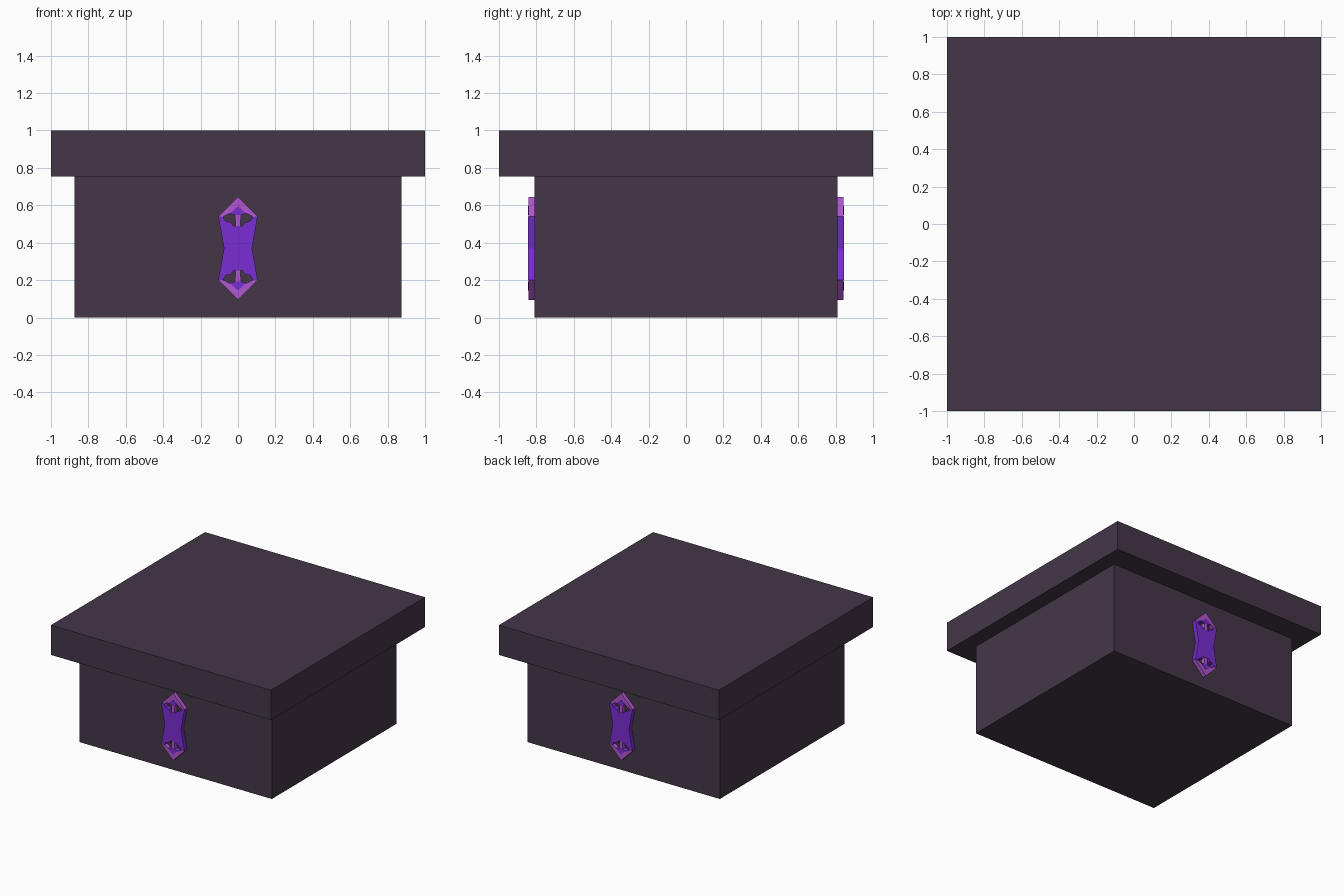
import bpy
import bmesh

cube = bpy.data.objects.get("Cube")
if cube:
    bpy.data.objects.remove(cube, do_unlink=True)


def make_material(name, rgb):
    mat = bpy.data.materials.new(name)
    mat.use_nodes = True
    color = (*rgb, 1.0)
    mat.diffuse_color = color
    mat.node_tree.nodes["Principled BSDF"].inputs["Base Color"].default_value = color
    return mat


dark = make_material("dark plum", (0.058, 0.037, 0.064))
violet = make_material("violet", (0.195, 0.027, 0.645))
orchid = make_material("orchid", (0.445, 0.093, 0.63))


def finish(name, bm, mat):
    bmesh.ops.recalc_face_normals(bm, faces=bm.faces)
    mesh = bpy.data.meshes.new(name)
    bm.to_mesh(mesh)
    bm.free()
    mesh.materials.append(mat)
    obj = bpy.data.objects.new(name, mesh)
    bpy.context.collection.objects.link(obj)


def box(name, half_x, half_y, bottom, top, mat):
    bm = bmesh.new()
    bmesh.ops.create_cube(bm, size=2)
    for v in bm.verts:
        v.co.x *= half_x
        v.co.y *= half_y
        v.co.z = top if v.co.z > 0 else bottom
    finish(name, bm, mat)


def plate(name, outline, side, inner, outer, mat):
    """Extrude an x-z outline outwards from the front (-1) or back (1) wall."""
    bm = bmesh.new()
    verts = [bm.verts.new((x, side * inner, z)) for x, z in outline]
    face = bm.faces.new(verts)
    grown = bmesh.ops.extrude_face_region(bm, geom=[face])["geom"]
    moved = [g for g in grown if isinstance(g, bmesh.types.BMVert)]
    bmesh.ops.translate(bm, verts=moved, vec=(0, side * (outer - inner), 0))
    finish(name, bm, mat)


def mirror_x(half):
    """Close a right-hand half outline with its left-hand reflection."""
    return half + [(-x, z) for x, z in reversed(half) if x > 0]


# Chest body and overhanging lid
WALL = 0.81
box("chest_body", 0.875, WALL, 0, 0.755, dark)
box("lid", 1, 1, 0.755, 1, dark)

# Clasp outlines, measured from the clasp centre
CENTRE = 0.37
notch = [(0, 0.118), (0.025, 0.12), (0.035, 0.138), (0.065, 0.145), (0.08, 0.168)]
shoulder = [(0.105, 0.17), (0.075, 0)]
upper = notch + shoulder
lower = [(x, -z) for x, z in reversed(upper[:-1])]
grip = mirror_x(upper + lower)
tip = mirror_x([(0, 0.275), (0.105, 0.17), (0.08, 0.168), (0.045, 0.187),
                (0.016, 0.18), (0.013, 0.118)])
gem = mirror_x([(0, 0.225), (0.045, 0.185), (0.016, 0.178)])

# One clasp on the front and one on the back
for label, side in (("front", -1), ("back", 1)):
    plate(label + "_clasp_grip", [(x, CENTRE + z) for x, z in grip],
          side, WALL, 0.846, violet)
    for end, flip in (("upper", 1), ("lower", -1)):
        for part, shape, depth, mat in (("tip", tip, 0.843, orchid),
                                        ("gem", gem, 0.846, violet)):
            plate(f"{label}_{end}_clasp_{part}",
                  [(x, CENTRE + flip * z) for x, z in shape],
                  side, WALL, depth, mat)
